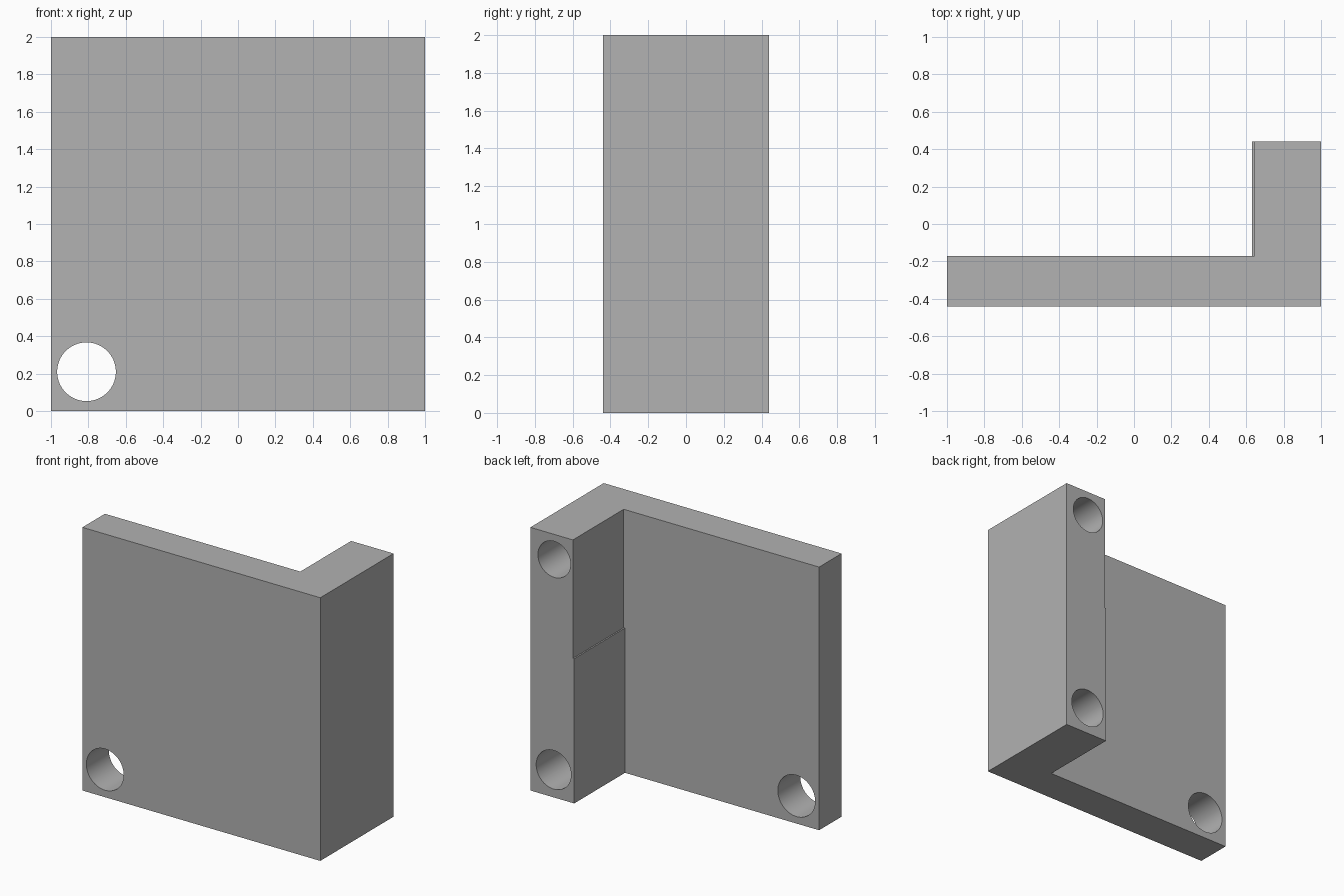
import bpy
import bmesh
import math

default = bpy.data.objects.get("Cube")
if default:
    bpy.data.objects.remove(default, do_unlink=True)

grey = bpy.data.materials.new("plain_grey")
grey.use_nodes = True
colour = (0.445, 0.445, 0.445, 1)
grey.diffuse_color = colour
grey.node_tree.nodes["Principled BSDF"].inputs["Base Color"].default_value = colour

HEIGHT = 2.0
FRONT, INNER, BACK = -0.44, -0.17, 0.44
LEG_LOW, LEG_HIGH = 0.632, 0.643   # inner face of the leg below and above the step
STEP_Z = 1.10

# L-shaped bracket, extruded upwards
outline = [(-1, FRONT), (1, FRONT), (1, BACK),
           (LEG_LOW, BACK), (LEG_LOW, INNER), (-1, INNER)]
bm = bmesh.new()
base = bm.faces.new([bm.verts.new((x, y, 0)) for x, y in outline])
top = bmesh.ops.extrude_face_region(bm, geom=[base])["geom"]
bmesh.ops.translate(bm, vec=(0, 0, HEIGHT),
                    verts=[v for v in top if isinstance(v, bmesh.types.BMVert)])
bmesh.ops.recalc_face_normals(bm, faces=bm.faces)
mesh = bpy.data.meshes.new("corner_bracket")
bm.to_mesh(mesh)
bm.free()
mesh.materials.append(grey)
bracket = bpy.data.objects.new("corner_bracket", mesh)
bpy.context.collection.objects.link(bracket)


def cut(cutter):
    """Subtract the cutter from the bracket, then discard it."""
    cutter.hide_render = True
    cutter.data.materials.append(grey)
    mod = bracket.modifiers.new("cut", "BOOLEAN")
    mod.operation = "DIFFERENCE"
    mod.solver = "EXACT"
    mod.object = cutter
    bpy.context.view_layer.objects.active = bracket
    bpy.ops.object.modifier_apply(modifier=mod.name)
    bpy.data.objects.remove(cutter, do_unlink=True)


def bore(x, z, radius, y0, y1):
    """Drill a round hole along y."""
    bpy.ops.mesh.primitive_cylinder_add(
        vertices=64, radius=radius, depth=y1 - y0,
        location=(x, (y0 + y1) / 2, z), rotation=(math.pi / 2, 0, 0))
    cut(bpy.context.object)


# Shallow step on the upper inner face of the leg
bpy.ops.mesh.primitive_cube_add(size=1)
relief = bpy.context.object
x0 = LEG_LOW - 0.1
relief.scale = (LEG_HIGH - x0, 1, 1)
relief.location = ((x0 + LEG_HIGH) / 2, INNER + 0.5, STEP_Z + 0.5)
cut(relief)

# Through hole in the plate, blind holes in the leg
bore(-0.81, 0.21, 0.157, FRONT - 0.1, INNER + 0.1)
bore(0.805, 0.21, 0.147, INNER, BACK + 0.1)
bore(0.80, 1.81, 0.137, INNER, BACK + 0.1)

# Smooth bores with crisp edges
bpy.ops.object.select_all(action="DESELECT")
bracket.select_set(True)
bpy.context.view_layer.objects.active = bracket
bpy.ops.object.shade_smooth_by_angle(angle=math.radians(30))
